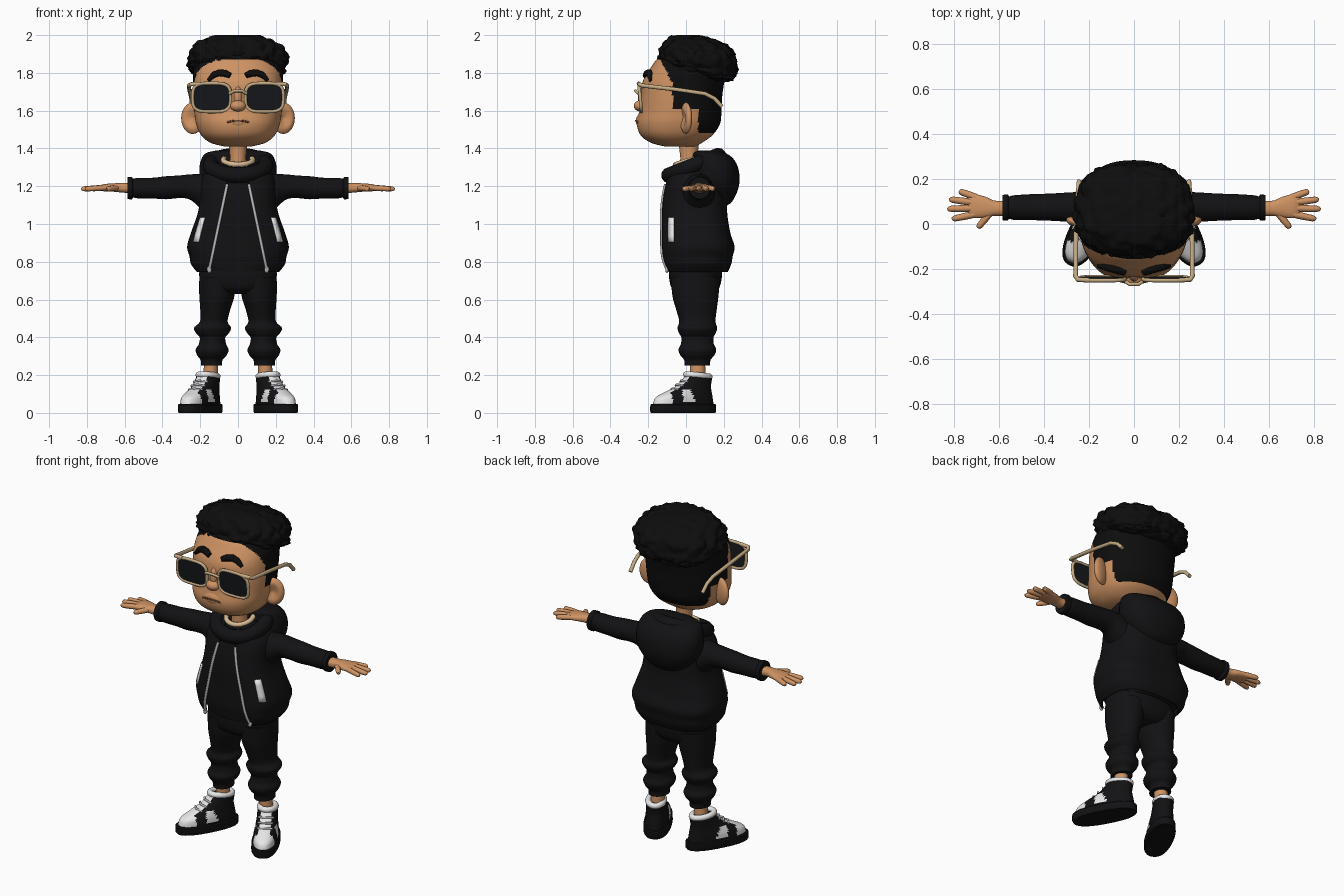
import bpy, bmesh, math
from math import sin, cos, pi
from mathutils import Vector, Matrix, noise

if "Cube" in bpy.data.objects:
    bpy.data.objects.remove(bpy.data.objects["Cube"])

def material(name, *rgb):
    m = bpy.data.materials.new(name)
    m.use_nodes = True
    m.diffuse_color = (*rgb, 1)
    m.node_tree.nodes["Principled BSDF"].inputs["Base Color"].default_value = (*rgb, 1)
    return m

SKIN = material("skin", .62, .29, .125)
CLOTH = material("black cloth", .006, .006, .007)
HAIR = material("black hair", .004, .004, .004)
LENS = material("dark lens", .008, .009, .011)
TAN = material("tan frame", .56, .41, .23)
CREAM = material("cream shirt", .7, .5, .3)
WHITE = material("white leather", .8, .8, .8)
GREY = material("grey metal", .5, .5, .52)
LIP = material("brown lip", .16, .06, .03)
made = []

def finish(name, bm, *mats):
    bmesh.ops.recalc_face_normals(bm, faces=bm.faces)
    me = bpy.data.meshes.new(name)
    bm.to_mesh(me)
    bm.free()
    ob = bpy.data.objects.new(name, me)
    bpy.context.collection.objects.link(ob)
    for m in mats:
        me.materials.append(m)
    made.append(ob)
    return ob

def refine(rows, k=6):
    """Catmull-Rom smoothing of a list of section rows."""
    out = []
    for i in range(len(rows) - 1):
        a, b, c, d = (rows[max(0, min(len(rows) - 1, i + j))] for j in (-1, 0, 1, 2))
        for s in range(k):
            t = s / k
            out.append([q + .5 * t * (r - p + t * (2*p - 5*q + 4*r - w + t * (3*(q - r) + w - p)))
                        for p, q, r, w in zip(a, b, c, d)])
    return out + [list(rows[-1])]

def at(rows, t):
    for a, b in zip(rows, rows[1:]):
        if a[0] <= t <= b[0]:
            f = (t - a[0]) / (b[0] - a[0])
            return [p + f * (q - p) for p, q in zip(a, b)]
    return rows[-1]

def power(v, e):
    return math.copysign(abs(v) ** e, v)

def loft(name, rows, *mats, n=2, seg=40, gap=None, rule=None, warp=None):
    """Skin over superellipse sections (t, cx, cy, rx, ry); gap opens the front."""
    bm = bmesh.new()
    rings = []
    for t, cx, cy, rx, ry in rows:
        a0 = math.asin(min(.8, gap(t) / rx) ** (n / 2)) if gap else 0
        count = seg + 1 if gap else seg
        ring = []
        for i in range(count):
            a = a0 + (2 * pi - 2 * a0) * i / seg
            ring.append(bm.verts.new((cx + rx * power(sin(a), 2 / n), cy - ry * power(cos(a), 2 / n), t)))
        rings.append(ring)
    for r, s in zip(rings, rings[1:]):
        for i in range(seg):
            j = (i + 1) % len(r)
            bm.faces.new((r[i], r[j], s[j], s[i]))
    if not gap:
        bm.faces.new(rings[0])
        bm.faces.new(rings[-1])
    for f in bm.faces:
        f.material_index = rule(f.calc_center_median()) if rule else 0
    if warp:
        for v in bm.verts:
            v.co = warp(v.co)
    return finish(name, bm, *mats)

def ball(name, loc, scale, mat, rot=0, shape=None, level=4):
    bm = bmesh.new()
    bmesh.ops.create_icosphere(bm, subdivisions=level, radius=1)
    turn = Matrix.Rotation(rot, 3, 'Z')
    for v in bm.verts:
        p = shape(v.co.copy()) if shape else v.co
        v.co = Vector(loc) + turn @ Vector(a * b for a, b in zip(p, scale))
    return finish(name, bm, mat)

def tube(name, pts, r, mat, cyclic=False, taper=None):
    cu = bpy.data.curves.new(name, 'CURVE')
    cu.dimensions = '3D'
    cu.bevel_depth, cu.bevel_resolution, cu.use_fill_caps = r, 3, True
    sp = cu.splines.new('POLY')
    sp.points.add(len(pts) - 1)
    sp.use_cyclic_u = cyclic
    for i, (p, q) in enumerate(zip(sp.points, pts)):
        p.co = (*q, 1)
        p.radius = taper[i] if taper else 1
    temp = bpy.data.objects.new(name, cu)
    me = bpy.data.meshes.new_from_object(temp)
    bpy.data.objects.remove(temp)
    bm = bmesh.new()
    bm.from_mesh(me)
    bpy.data.meshes.remove(me)
    return finish(name, bm, mat)

def ring(name, loc, rx, ry, r, tilt, mat, place=None):
    m = Matrix.Translation(loc) @ Matrix.Rotation(tilt, 4, 'X')
    pts = [m @ Vector((rx * cos(a), ry * sin(a), 0)) for a in (2 * pi * i / 40 for i in range(40))]
    return tube(name, [place(p) for p in pts] if place else pts, r, mat, True)

# Head, with the cropped hair as faces behind the hairline
HEAD = refine([(1.41, 0, -.03, .07, .08), (1.43, 0, -.05, .145, .135), (1.47, 0, -.05, .195, .19),
               (1.53, 0, -.04, .222, .22), (1.6, 0, -.03, .232, .218), (1.68, 0, -.023, .238, .215),
               (1.76, 0, -.012, .238, .215), (1.83, 0, .01, .232, .195), (1.88, 0, .02, .2, .165),
               (1.92, 0, .03, .12, .1)], 9)

def hairline(p):
    top = p.z > 1.87 or (p.z > 1.61 and p.y > -.07 - max(0, p.z - 1.74) * .5)
    return int(top or (p.z > 1.48 and p.y > .065))

loft("head", HEAD, SKIN, HAIR, n=2.25, seg=120, rule=hairline)

def face_y(x, z):
    _, _, cy, rx, ry = at(HEAD, z)
    return cy - ry * (1 - min(1, abs(x) / rx) ** 2.25) ** (1 / 2.25)

# Curly hair mass
def curls(p):
    size = sum(abs(c) ** 2.6 for c in p) ** (1 / 2.6)
    p = p / size
    lump = noise.voronoi(Vector((p.x * 5, p.y * 4, p.z * 3)))[0][0]
    p *= 1.08 - .16 * lump
    if p.z < 0:
        p.z *= .5
    return p

hair = ball("curly_hair", (0, 0, 0), (.262, .208, .15), HAIR, shape=curls, level=5)
lean = Matrix.Rotation(-.23, 3, 'X')
for v in hair.data.vertices:
    v.co = lean @ v.co + Vector((0, .06, 1.845))
    v.co.z = min(v.co.z, 2)

# Face details
ball("nose", (0, -.24, 1.625), (.042, .036, .03), SKIN)
ball("nose_bridge", (0, -.225, 1.67), (.024, .03, .06), SKIN)
ball("lips", (0, -.235, 1.545), (.07, .03, .04), SKIN)
tube("mouth", [(x, min(face_y(x, 1.54), -.234 - .031 * (1 - (x / .07) ** 2) ** .5),
                1.547 - 2.5 * x * x) for x in (-.06, -.04, -.02, 0, .02, .04, .06)], .005, LIP)
loft("neck", [(1.26, 0, .02, .055, .055), (1.35, 0, .015, .042, .045), (1.44, 0, .015, .05, .055)], SKIN)

def cupped(p):
    if p.y < 0:
        p.y += .9 * max(0, 1 - 1.5 * math.hypot(p.x, p.z))
    return p

LENS_Y, LENS_Z = -.243, 1.67
for side, word in ((1, "left"), (-1, "right")):
    ball(word + "_ear", (.24 * side, .0, 1.56), (.064, .026, .083), SKIN, .35 * side, cupped)
    brow = [(.04, 1.785), (.07, 1.797), (.1, 1.8), (.13, 1.788), (.158, 1.758)]
    tube(word + "_eyebrow", [(x * side, face_y(x, z) - .002, z) for x, z in brow], .02, HAIR,
         taper=[.75, 1, 1, .9, .5])
    # Sunglasses
    def upright(p, s=side):
        return Vector((p.x * s, p.z - (p.y - LENS_Z) * .1, p.y))
    loft(word + "_lens", [(LENS_Y - .003, .14, LENS_Z, .097, .072), (LENS_Y + .003, .14, LENS_Z, .097, .072)],
         LENS, n=3.6, seg=48, warp=upright)
    rim = []
    for i in range(48):
        a = 2 * pi * i / 48
        rim.append(upright(Vector((.14 + .1 * power(cos(a), .56), LENS_Z + .075 * power(sin(a), .56), LENS_Y))))
    tube(word + "_rim", rim, .009, TAN, True)
    tube(word + "_temple", [(x * side, y, z) for x, y, z in
         ((.2, -.25, 1.742), (.25, -.247, 1.74), (.26, -.23, 1.733), (.258, -.05, 1.712), (.252, .1, 1.69),
          (.247, .15, 1.665), (.244, .19, 1.622))], .011, TAN)
tube("glasses_bridge", [(-.045, -.25, 1.69), (-.02, -.268, 1.705), (.02, -.268, 1.705), (.045, -.25, 1.69)], .008, TAN)

# Jacket and shirt
JACKET = refine([(.75, 0, .05, .212, .165), (.79, 0, .055, .242, .178), (.83, 0, .055, .25, .185),
                 (.88, 0, .06, .262, .19), (.95, 0, .05, .243, .178), (1.05, 0, .042, .208, .17),
                 (1.13, 0, .045, .195, .165), (1.2, 0, .05, .195, .155), (1.25, 0, .05, .18, .14),
                 (1.29, 0, .05, .135, .115), (1.32, 0, .05, .09, .08)])

def opening(z):
    return .055 + max(0, 1.22 - z) * .21

coat = loft("jacket", JACKET, CLOTH, n=2.8, seg=64, gap=opening)
thick = coat.modifiers.new("thickness", 'SOLIDIFY')
thick.thickness, thick.offset = .014, 0
loft("shirt", [(t, cx, cy, rx * .9, ry * .9) for t, cx, cy, rx, ry in JACKET], CLOTH, n=2.5)
ring("shirt_collar", (0, .02, 1.338), .078, .078, .014, .3, CREAM)
ring("jacket_collar", (0, .04, 1.31), .145, .14, .042, .38, CLOTH)
loft("hood", refine([(1.09, 0, .17, .03, .03), (1.12, 0, .16, .12, .085), (1.2, 0, .155, .19, .125),
                     (1.28, 0, .155, .205, .125), (1.34, 0, .145, .195, .11), (1.375, 0, .125, .17, .085),
                     (1.39, 0, .11, .11, .04)]), CLOTH, n=2.3)

def jacket_point(z, x=None, y=None):
    _, _, cy, rx, ry = at(JACKET, z)
    if y is None:
        return Vector((x, cy - ry * (1 - (x / rx) ** 2.8) ** (1 / 2.8), z))
    return Vector((rx * (1 - (abs(y - cy) / ry) ** 2.8) ** (1 / 2.8), y, z))

# Trousers seat
loft("trouser_seat", refine([(.63, 0, .055, .11, .09), (.66, 0, .05, .185, .125), (.72, 0, .05, .205, .14),
                             (.8, 0, .05, .2, .14)]), CLOTH, n=2.4)

for side, word in ((1, "left"), (-1, "right")):
    def flip(p, s=side):
        return Vector((p.x * s, p.y, p.z))
    def along(p, s=side):
        return Vector((p.z * s, p.y, p.x))
    # Zips and pockets
    zs = [.76 + .045 * i for i in range(11)]
    zip_path = [flip(jacket_point(z, x=opening(z)) + Vector((0, -.008, 0))) for z in zs]
    tube(word + "_zip", zip_path, .008, GREY)
    ball(word + "_zip_pull", zip_path[0], (.013, .009, .02), GREY, level=2)
    bm = bmesh.new()
    strip = [[bm.verts.new(flip(jacket_point(z, y=y) + Vector((.01, -.006, 0)))) for y in (-.09, -.075, -.06)]
             for z in (.905, .94, .97, 1.0, 1.035)]
    for a, b in zip(strip, strip[1:]):
        for i in (0, 1):
            bm.faces.new((a[i], a[i + 1], b[i + 1], b[i]))
    finish(word + "_pocket", bm, WHITE).modifiers.new("depth", 'SOLIDIFY').thickness = .008
    # Sleeve and hand
    loft(word + "_sleeve", refine([(.1, 1.15, .06, .12, .11), (.18, 1.165, .065, .1, .088),
         (.25, 1.195, .075, .068, .068), (.31, 1.197, .075, .06, .064), (.38, 1.192, .075, .061, .06),
         (.45, 1.19, .075, .055, .058), (.53, 1.19, .073, .054, .055), (.555, 1.19, .073, .05, .05),
         (.562, 1.19, .073, .059, .058), (.585, 1.19, .073, .058, .056)]), CLOTH, warp=along)
    loft(word + "_palm", refine([(.57, 1.19, .07, .027, .034), (.62, 1.192, .07, .025, .034),
         (.66, 1.193, .075, .022, .046), (.71, 1.192, .08, .019, .054), (.735, 1.19, .08, .012, .05)]),
         SKIN, n=2.3, warp=along)
    for finger, x0, y0, x1, y1 in (("little_finger", .7, .118, .778, .146), ("ring_finger", .71, .095, .822, .11),
                                   ("middle_finger", .71, .07, .83, .067), ("index_finger", .7, .045, .81, .022),
                                   ("thumb", .635, .055, .695, -.018)):
        pts = [(side * (x0 + (x1 - x0) * f), y0 + (y1 - y0) * f, 1.193 - .008 * f) for f in (0, .45, .85, .95, 1)]
        tube(word + "_" + finger, pts, .0155, SKIN, taper=[1, 1, .9, .7, .3])
    # Trouser leg with gathered folds
    loft(word + "_trouser_leg", refine([(.25, .14, .06, .056, .068), (.28, .14, .06, .058, .07),
         (.305, .138, .06, .078, .09), (.335, .137, .06, .087, .1), (.365, .135, .06, .072, .087),
         (.4, .135, .06, .068, .085), (.42, .135, .06, .085, .096), (.45, .135, .06, .098, .105),
         (.485, .128, .06, .073, .096), (.55, .12, .055, .08, .108), (.62, .112, .05, .093, .122),
         (.72, .11, .05, .095, .13)]), CLOTH, warp=flip)
    loft(word + "_ankle", [(.15, .148, .065, .04, .042), (.28, .142, .06, .036, .04)], SKIN, warp=flip)

    # High-top shoe, toes turned out
    def stand(p, s=side):
        q = Matrix.Rotation(.49, 3, 'Z') @ Vector(p) + Vector((.2, -.015, 0))
        return Vector((q.x * s, q.y, q.z))
    def panels(p):
        toe = p.y < -.095 and p.z < .13
        tongue = abs(p.x) < .032 and p.y < .03 and p.z > .09
        patch = .055 < p.z < .125 and -.035 < p.y < .04 - (p.z - .055) * .4 and abs(p.x) > .04
        return int(toe or tongue or patch)
    loft(word + "_sole", [(0, 0, 0, .072, .186), (.008, 0, 0, .077, .19), (.042, 0, 0, .076, .19),
                          (.048, 0, 0, .07, .184)], CLOTH, n=2.4, warp=stand)
    loft(word + "_shoe_upper", refine([(.04, 0, 0, .068, .177), (.08, 0, .005, .067, .166),
         (.11, 0, .03, .062, .135), (.14, 0, .06, .058, .1), (.18, 0, .085, .056, .08),
         (.2, 0, .09, .052, .075)]), CLOTH, WHITE, n=2.3, seg=72, rule=panels, warp=stand)
    ring(word + "_shoe_collar", (0, .088, .197), .044, .066, .017, -.1, WHITE, stand)
    for i in range(4):
        y, z = -.095 + .028 * i, .108 + .021 * i
        tube(word + "_lace", [stand((x, y + abs(x) * .4, z - abs(x) * .15)) for x in (-.042, 0, .042)], .006, GREY)

# Smooth shading with crisp edges
bpy.ops.object.select_all(action='DESELECT')
for ob in made:
    ob.select_set(True)
bpy.context.view_layer.objects.active = made[0]
bpy.ops.object.shade_smooth_by_angle(angle=math.radians(40))
